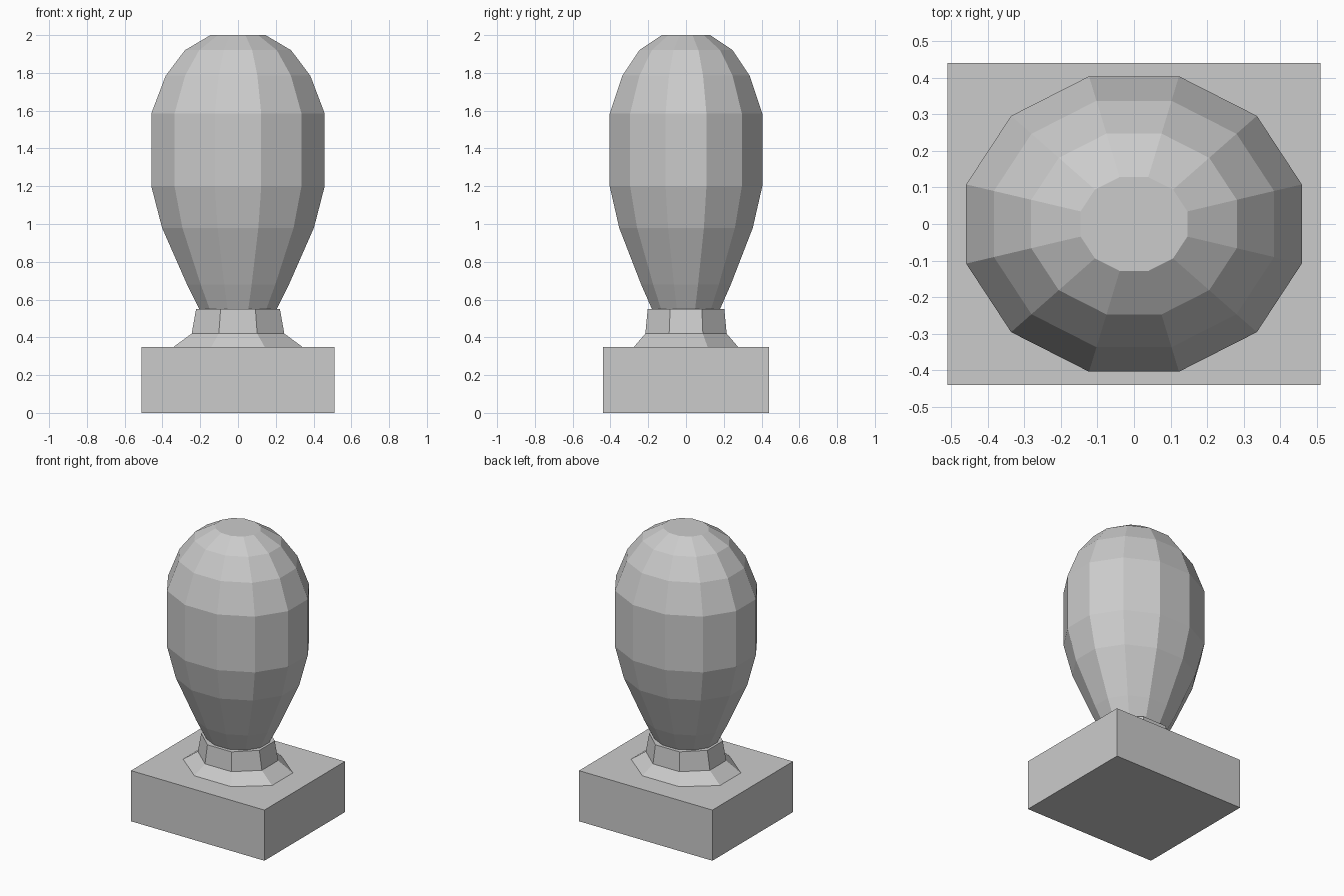
import bpy, bmesh
from math import cos, sin, pi, tau

if "Cube" in bpy.data.objects:
    bpy.data.objects.remove(bpy.data.objects["Cube"], do_unlink=True)

grey = bpy.data.materials.new("plain grey")
grey.use_nodes = True
grey.diffuse_color = (0.6, 0.6, 0.6, 1)
grey.node_tree.nodes["Principled BSDF"].inputs["Base Color"].default_value = (0.6, 0.6, 0.6, 1)


def loft(name, sides, rings):
    """Flat-faced stack of elliptical rings (half width, half depth, z), flats facing x and y."""
    bm = bmesh.new()
    grow = 1 / cos(pi / sides)
    loops = []
    for w, d, z in rings:
        angles = [(i + 0.5) * tau / sides for i in range(sides)]
        loops.append([bm.verts.new((w * grow * cos(a), d * grow * sin(a), z)) for a in angles])
    for low, high in zip(loops, loops[1:]):
        for i in range(sides):
            j = (i + 1) % sides
            bm.faces.new((low[i], low[j], high[j], high[i]))
    bm.faces.new(loops[0][::-1])
    bm.faces.new(loops[-1])
    mesh = bpy.data.meshes.new(name)
    bm.to_mesh(mesh)
    bm.free()
    mesh.materials.append(grey)
    obj = bpy.data.objects.new(name, mesh)
    bpy.context.collection.objects.link(obj)
    return obj


# Rectangular plinth
loft("plinth", 4, [(0.51, 0.44, 0), (0.51, 0.44, 0.35)])

# Flared eight-sided neck
loft("neck", 8, [(0.34, 0.275, 0.35), (0.245, 0.215, 0.42), (0.222, 0.203, 0.55)])

# Twelve-sided bulb, slightly shallower than wide
profile = [(0.205, 0.55), (0.27, 0.68), (0.402, 0.98), (0.459, 1.2),
           (0.459, 1.585), (0.383, 1.785), (0.281, 1.92), (0.146, 2.0)]
loft("bulb", 12, [(r, r * 0.88, z) for r, z in profile])
